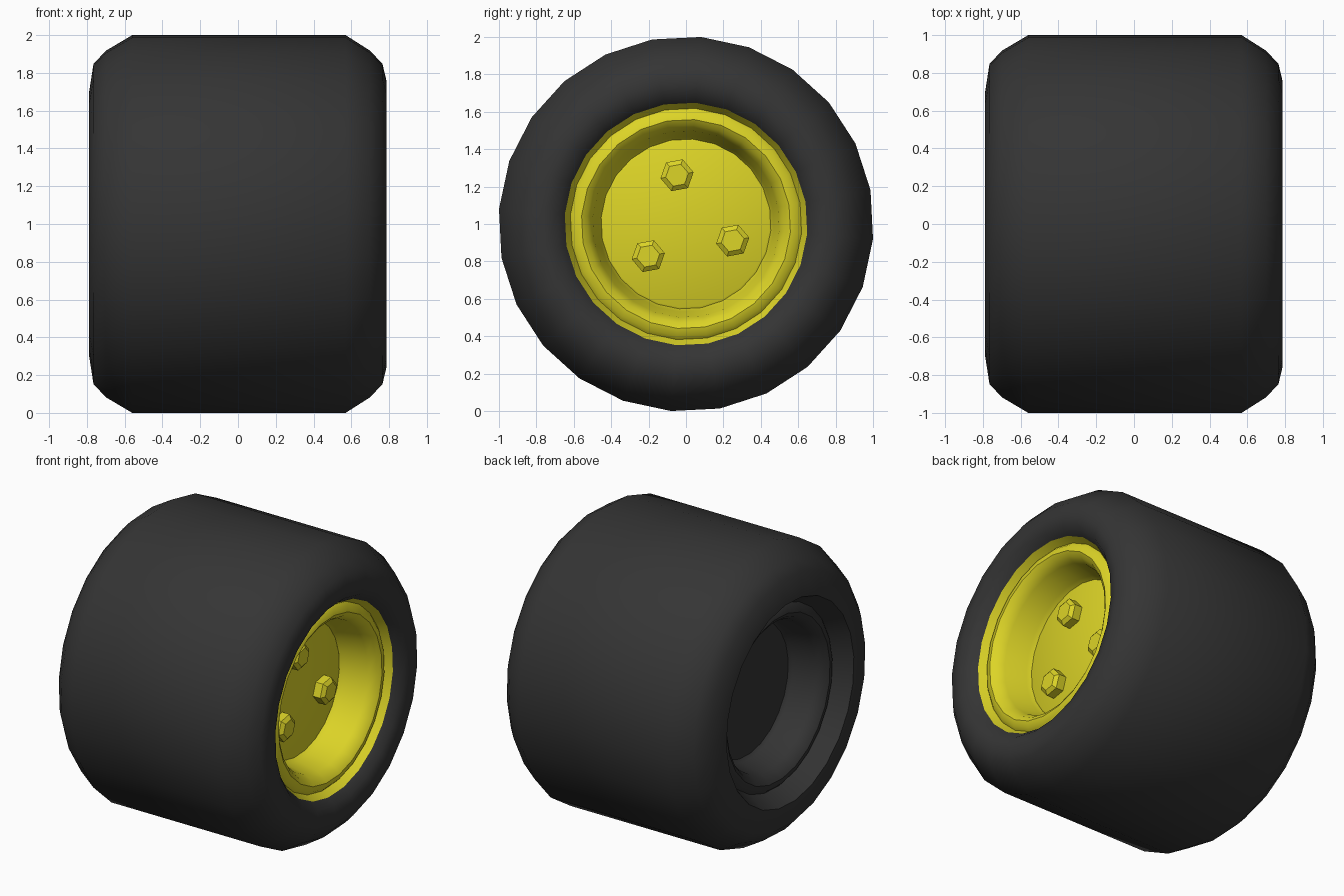
import bpy, bmesh
from math import cos, sin, radians

if "Cube" in bpy.data.objects:
    bpy.data.objects.remove(bpy.data.objects["Cube"])

PHASE = radians(10.4)
SIDES = 24


def material(name, color):
    m = bpy.data.materials.new(name)
    m.diffuse_color = color
    m.use_nodes = True
    m.node_tree.nodes["Principled BSDF"].inputs["Base Color"].default_value = m.diffuse_color
    return m


RUBBER = material("rubber_black", (0.035, 0.035, 0.035, 1))
YELLOW = material("rim_yellow", (0.72, 0.66, 0.02, 1))


def lathe(name, profile, mat, sides=SIDES, centre=(0, 1), smooth=40):
    """Spin (x, radius) points around an axis parallel to x; radius 0 closes with a cap."""
    bm = bmesh.new()
    rings = []
    for x, r in profile:
        n = 1 if r == 0 else sides
        rings.append([bm.verts.new((x,
                                    centre[0] + r * cos(PHASE + i * radians(360 / sides)),
                                    centre[1] + r * sin(PHASE + i * radians(360 / sides))))
                      for i in range(n)])
    for a, b in zip(rings, rings[1:]):
        for i in range(sides):
            j = (i + 1) % sides
            if len(a) == 1:
                bm.faces.new((a[0], b[i], b[j]))
            elif len(b) == 1:
                bm.faces.new((a[i], b[0], a[j]))
            else:
                bm.faces.new((a[i], b[i], b[j], a[j]))
    # Profiles run from the +x side outward to the -x side
    bmesh.ops.recalc_face_normals(bm, faces=bm.faces)
    mesh = bpy.data.meshes.new(name)
    bm.to_mesh(mesh)
    bm.free()
    obj = bpy.data.objects.new(name, mesh)
    bpy.context.collection.objects.link(obj)
    mesh.materials.append(mat)
    bpy.context.view_layer.objects.active = obj
    obj.select_set(True)
    bpy.ops.object.shade_smooth_by_angle(angle=radians(smooth))
    obj.select_set(False)
    return obj


# Tyre with the rounded shoulders and the dished inner (left) side; the rim shell
# and hub disc close the right side so the whole wheel reads as one solid
tyre = [(0.45, 0), (0.45, 0.455), (0.48, 0.47), (0.63, 0.50), (0.68, 0.53), (0.70, 0.56),
        (0.69, 0.60), (0.67, 0.62), (0.72, 0.65), (0.765, 0.69), (0.785, 0.765), (0.765, 0.85),
        (0.70, 0.92), (0.57, 1.003),
        (-0.56, 1.003), (-0.70, 0.92), (-0.765, 0.85), (-0.79, 0.69),
        (-0.67, 0.62), (-0.69, 0.60), (-0.70, 0.56), (-0.68, 0.53), (-0.63, 0.50),
        (-0.48, 0.47), (-0.46, 0.45), (-0.46, 0)]
lathe("tyre", tyre[8:], RUBBER)

# Yellow rim and the flat hub disc
lathe("rim", tyre[1:9], YELLOW)
lathe("hub_disc", [(0.45, 0.455), (0.455, 0.445), (0.455, 0)], YELLOW)

# Three chamfered hexagonal wheel nuts
for k in range(3):
    a = radians(100.4 + 120 * k)
    lathe(f"wheel_nut_{k + 1}", [(0.45, 0.09), (0.51, 0.09), (0.53, 0.062), (0.53, 0)],
          YELLOW, sides=6, centre=(0.265 * cos(a), 1 + 0.265 * sin(a)), smooth=20)


# Normals of the open shells must face the outside
def face_out(name):
    mesh = bpy.data.objects[name].data
    total = sum(p.normal.x * p.area for p in mesh.polygons)
    if total < 0:
        mesh.flip_normals()


for part in ("rim", "hub_disc", "wheel_nut_1", "wheel_nut_2", "wheel_nut_3"):
    face_out(part)
